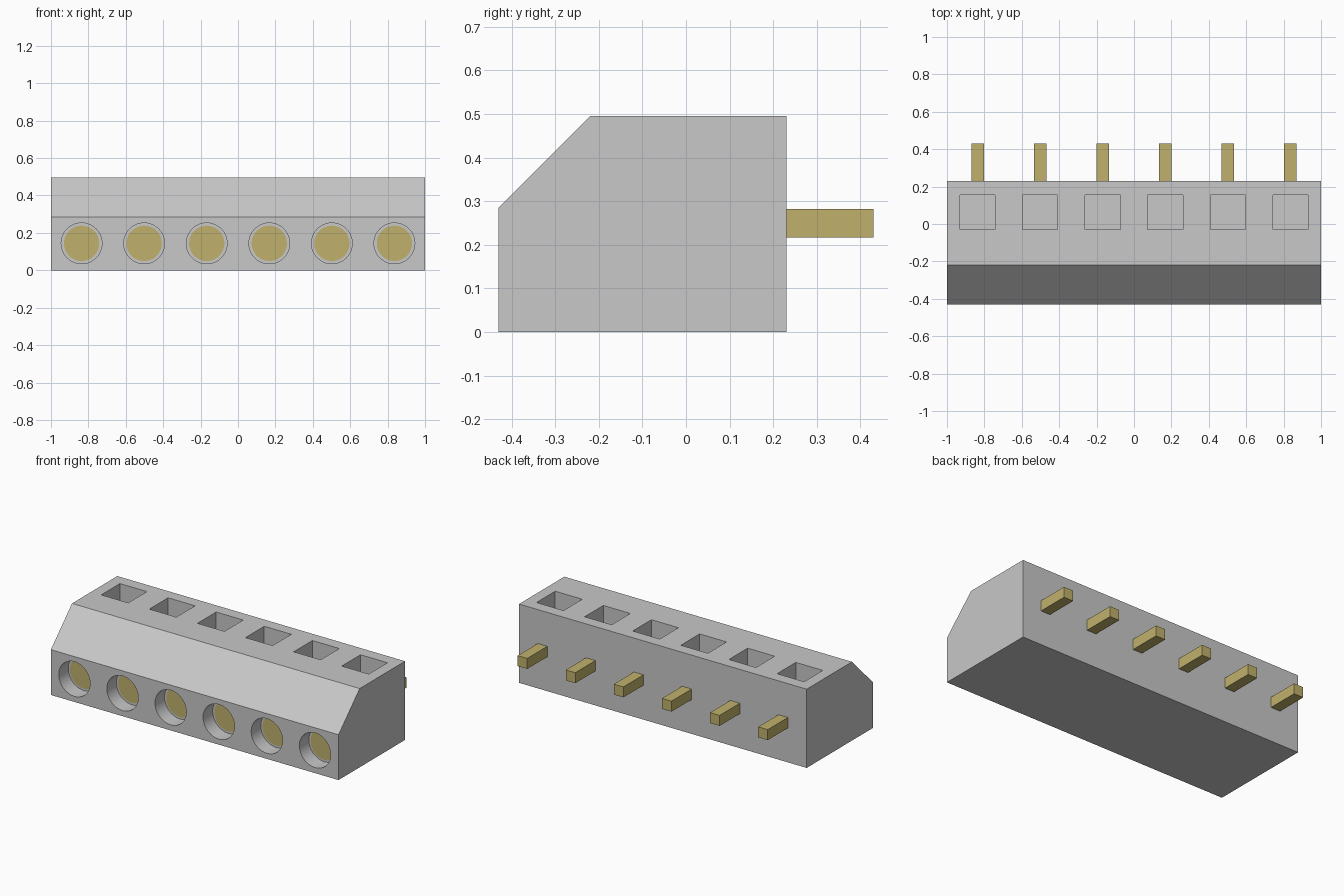
import bpy
import bmesh
import math
from mathutils import Matrix, Vector

if "Cube" in bpy.data.objects:
    bpy.data.objects.remove(bpy.data.objects["Cube"], do_unlink=True)

PITCH = 0.3345
CENTRES = [(i - 2.5) * PITCH for i in range(6)]
FRONT, BACK, TOP = -0.43, 0.23, 0.495
BORE_Z, BORE_DEPTH = 0.144, 0.095


def material(name, rgb):
    m = bpy.data.materials.new(name)
    m.use_nodes = True
    m.diffuse_color = (*rgb, 1)
    m.node_tree.nodes["Principled BSDF"].inputs["Base Color"].default_value = (*rgb, 1)
    return m


def finish(name, bm, mat):
    bmesh.ops.recalc_face_normals(bm, faces=bm.faces)
    mesh = bpy.data.meshes.new(name)
    bm.to_mesh(mesh)
    bm.free()
    mesh.materials.append(mat)
    obj = bpy.data.objects.new(name, mesh)
    bpy.context.collection.objects.link(obj)
    return obj


def add_box(bm, low, high):
    low, high = Vector(low), Vector(high)
    place = Matrix.Translation((low + high) / 2) @ Matrix.Diagonal((*(high - low), 1))
    bmesh.ops.create_cube(bm, size=1, matrix=place)


def add_cylinder(bm, x, y0, y1, radius):
    place = Matrix.Translation((x, (y0 + y1) / 2, BORE_Z)) @ Matrix.Rotation(math.pi / 2, 4, "X")
    bmesh.ops.create_cone(bm, cap_ends=True, segments=48, radius1=radius,
                          radius2=radius, depth=y1 - y0, matrix=place)


grey = material("light grey plastic", (0.58, 0.58, 0.58))
brass = material("brass", (0.53, 0.44, 0.15))

# Housing: side profile extruded along x
profile = [(FRONT, 0), (BACK, 0), (BACK, TOP), (-0.22, TOP), (FRONT, 0.285)]
bm = bmesh.new()
side = bm.faces.new([bm.verts.new((-1, y, z)) for y, z in profile])
ext = bmesh.ops.extrude_face_region(bm, geom=[side])
bmesh.ops.translate(bm, vec=(2, 0, 0),
                    verts=[g for g in ext["geom"] if isinstance(g, bmesh.types.BMVert)])
housing = finish("housing", bm, grey)

# Round wire entries and square top pockets cut into the housing
bm = bmesh.new()
for x in CENTRES:
    add_cylinder(bm, x, FRONT - 0.1, FRONT + BORE_DEPTH, 0.109)
    add_box(bm, (x - 0.094, -0.03, TOP - 0.2), (x + 0.094, 0.156, TOP + 0.1))
cutter = finish("recess_cutter", bm, grey)
cutter.hide_render = True
cut = housing.modifiers.new("recesses", "BOOLEAN")
cut.operation, cut.solver, cut.object = "DIFFERENCE", "EXACT", cutter
bpy.context.view_layer.objects.active = housing
housing.select_set(True)
bpy.ops.object.modifier_apply(modifier=cut.name)
bpy.data.objects.remove(cutter, do_unlink=True)
bpy.ops.object.shade_smooth_by_angle(angle=math.radians(30))

# Contact discs at the bottom of the entries, and pins out of the back
for i, x in enumerate(CENTRES, 1):
    bm = bmesh.new()
    floor = FRONT + BORE_DEPTH
    add_cylinder(bm, x, floor - 0.004, floor + 0.004, 0.0945)
    finish(f"contact_disc_{i}", bm, brass)
    bm = bmesh.new()
    add_box(bm, (x - 0.033, BACK - 0.01, 0.216), (x + 0.033, 0.43, 0.282))
    finish(f"pin_{i}", bm, brass)
